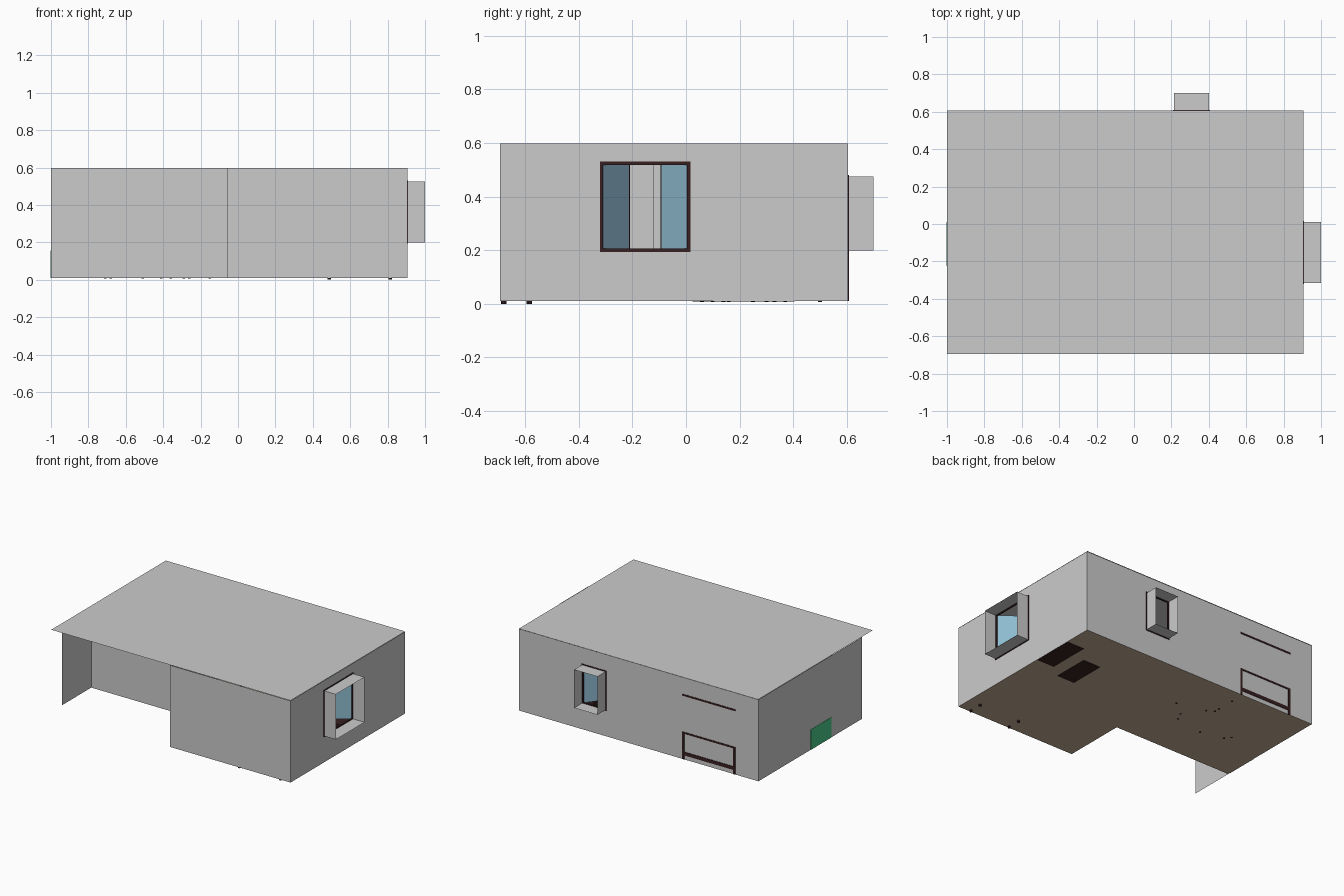
import bpy, bmesh
from math import sin, cos, radians
from mathutils import Vector

old = bpy.data.objects.get("Cube")
if old:
    bpy.data.objects.remove(old, do_unlink=True)


def material(name, rgb):
    m = bpy.data.materials.new(name)
    m.use_nodes = True
    m.diffuse_color = (*rgb, 1)
    m.node_tree.nodes["Principled BSDF"].inputs["Base Color"].default_value = (*rgb, 1)
    return m


PLASTER = material("grey plaster", (0.6, 0.6, 0.6))
WOOD = material("dark wood", (0.04, 0.014, 0.015))
GLASS = material("blue glass", (0.28, 0.51, 0.65))
FLOOR = material("tan floor", (0.57, 0.44, 0.32))
GREEN = material("green panel", (0.07, 0.58, 0.25))


def finish(name, bm, mat):
    bmesh.ops.recalc_face_normals(bm, faces=bm.faces)
    me = bpy.data.meshes.new(name)
    bm.to_mesh(me)
    bm.free()
    me.materials.append(mat)
    ob = bpy.data.objects.new(name, me)
    bpy.context.collection.objects.link(ob)
    return ob


def sheet(name, outline, mat):
    bm = bmesh.new()
    bm.faces.new([bm.verts.new(p) for p in outline])
    return finish(name, bm, mat)


def box(name, lo, hi, mat):
    bm = bmesh.new()
    bmesh.ops.create_cube(bm, size=1)
    lo, hi = Vector(lo), Vector(hi)
    for v in bm.verts:
        v.co = (lo + hi) / 2 + v.co * (hi - lo)
    return finish(name, bm, mat)


def wall(name, a, b, hole=None):
    """Upright sheet from plan point a to b, with an optional opening
    given as start and end along the wall, then bottom and top."""
    a, b = Vector((*a, 0)), Vector((*b, 0))
    along = (b - a).normalized()
    us, zs = [0, (b - a).length], [BASE, TOP]
    if hole:
        us[1:1], zs[1:1] = hole[:2], hole[2:]
    bm = bmesh.new()
    grid = [[bm.verts.new(a + along * u + Vector((0, 0, z))) for z in zs] for u in us]
    for i in range(len(us) - 1):
        for j in range(len(zs) - 1):
            if not (hole and i == j == 1):
                bm.faces.new((grid[i][j], grid[i + 1][j], grid[i + 1][j + 1], grid[i][j + 1]))
    return finish(name, bm, PLASTER)


BASE, TOP = 0.01, 0.598
LEFT, RIGHT, FRONT, BACK = -1.0, 0.905, -0.695, 0.605
STEP_X, STEP_Y, WING = -0.055, -0.24, -0.57

# Shell: roof, stepped floor and walls
sheet("roof", [(LEFT, FRONT, 0.6), (RIGHT, FRONT, 0.6), (RIGHT, 0.608, 0.6), (LEFT, 0.608, 0.6)], PLASTER)
plan = [(LEFT, BACK), (LEFT, STEP_Y), (STEP_X, STEP_Y), (STEP_X, FRONT), (RIGHT, FRONT), (RIGHT, BACK)]
sheet("floor", [(x, y, BASE) for x, y in plan], FLOOR)
wall("end_wall_with_wing", (LEFT, WING), (LEFT, BACK))
wall("recessed_wall", (LEFT, STEP_Y), (STEP_X, STEP_Y))
wall("partition_wall", (STEP_X, FRONT), (STEP_X, -0.12))
wall("front_wall", (STEP_X, FRONT), (RIGHT, FRONT))
wall("side_wall", (RIGHT, FRONT), (RIGHT, BACK), (-0.315 - FRONT, 0.01 - FRONT, 0.2, 0.525))
wall("back_wall", (LEFT, BACK), (RIGHT, BACK), (0.215 - LEFT, 0.4 - LEFT, 0.2, 0.475))


def window(name, corner, along, out, width, z0, z1, hinges):
    """Projecting open surround, dark frame and casements swung inward."""
    c, u, n = Vector((*corner, 0)), Vector((*along, 0)), Vector((*out, 0))

    def at(s, d, z):
        return c + u * s + n * d + Vector((0, 0, z))

    ring = [(0, z0), (width, z0), (width, z1), (0, z1)]
    bm = bmesh.new()
    inner = [bm.verts.new(at(s, 0, z)) for s, z in ring]
    outer = [bm.verts.new(at(s, 0.095, z)) for s, z in ring]
    for i in range(4):
        j = (i + 1) % 4
        bm.faces.new((inner[i], inner[j], outer[j], outer[i]))
    finish(name + "_surround", bm, PLASTER)
    # Frame bars lap the wall opening
    t = 0.006
    bars = [(-t, t, z0 - t, z1 + t), (width - t, width + t, z0 - t, z1 + t),
            (0, width, z0 - t, z0 + t), (0, width, z1 - t, z1 + t)]
    for s0, s1, b0, b1 in bars:
        p, q = at(s0, -0.006, b0), at(s1, 0.004, b1)
        box(name + "_frame", [min(v) for v in zip(p, q)], [max(v) for v in zip(p, q)], WOOD)
    # Casement panes with a thin wooden closing edge
    swing = radians(52)
    for start, sign in hinges:
        def leaf(r, z):
            return at(start + sign * r * cos(swing), -0.006 - r * sin(swing), z)
        for part, r0, r1, mat in (("pane", 0, 0.155, GLASS), ("stile", 0.155, 0.162, WOOD)):
            sheet(name + "_" + part, [leaf(r0, z0), leaf(r1, z0), leaf(r1, z1), leaf(r0, z1)], mat)


window("side_window", (RIGHT, -0.315), (0, 1), (1, 0), 0.325, 0.2, 0.525, [(0.006, 1), (0.319, -1)])
window("back_window", (0.215, BACK), (1, 0), (0, 1), 0.185, 0.2, 0.475, [(0.179, -1)])

# Wooden strips showing on the back wall
for name, x0, x1, z0, z1 in (
        ("shelf_edge", -0.817, -0.394, 0.466, 0.478),
        ("rack_top", -0.817, -0.394, 0.195, 0.207),
        ("rack_rail", -0.817, -0.394, 0.04, 0.065),
        ("rack_post_left", -0.411, -0.394, BASE, 0.207),
        ("rack_post_right", -0.817, -0.8, BASE, 0.207)):
    box(name, (x0, BACK - 0.003, z0), (x1, BACK + 0.003, z1), WOOD)

# Green panel on the end wall
box("green_panel", (LEFT - 0.002, -0.225, BASE), (LEFT + 0.004, 0.012, 0.155), GREEN)

# Low dark seat on two plinths, just showing under the floor
box("seat_plinth_outer", (0.765, 0.10, 0.008), (0.903, 0.405, 0.1), WOOD)
box("seat_plinth_inner", (0.53, 0.025, 0.008), (0.67, 0.29, 0.1), WOOD)
box("seat_top", (0.53, 0.025, 0.1), (0.9, 0.4, 0.12), WOOD)

# Cabinet by the front wall, on four feet
box("cabinet", (0.475, -0.69, 0.02), (0.825, -0.575, 0.18), WOOD)


def leg(name, x, y, r, z0, z1):
    bm = bmesh.new()
    bmesh.ops.create_cone(bm, cap_ends=True, segments=10, radius1=r, radius2=r, depth=z1 - z0)
    bmesh.ops.translate(bm, verts=bm.verts, vec=(x, y, (z0 + z1) / 2))
    finish(name, bm, WOOD)


for x in (0.487, 0.813):
    for y in (-0.68, -0.585):
        leg("cabinet_foot", x, y, 0.01, 0, 0.02)

# Slim furniture legs reaching through the floor
for x, y in ((-0.15, 0.25), (-0.41, 0.5), (-0.51, 0.06), (-0.71, 0.14), (-0.36, 0.3),
             (-0.26, 0.16), (-0.29, 0.1), (-0.41, 0.33), (-0.41, 0.37), (-0.68, 0.1)):
    leg("furniture_leg", x, y, 0.007, 0.007, 0.09)
